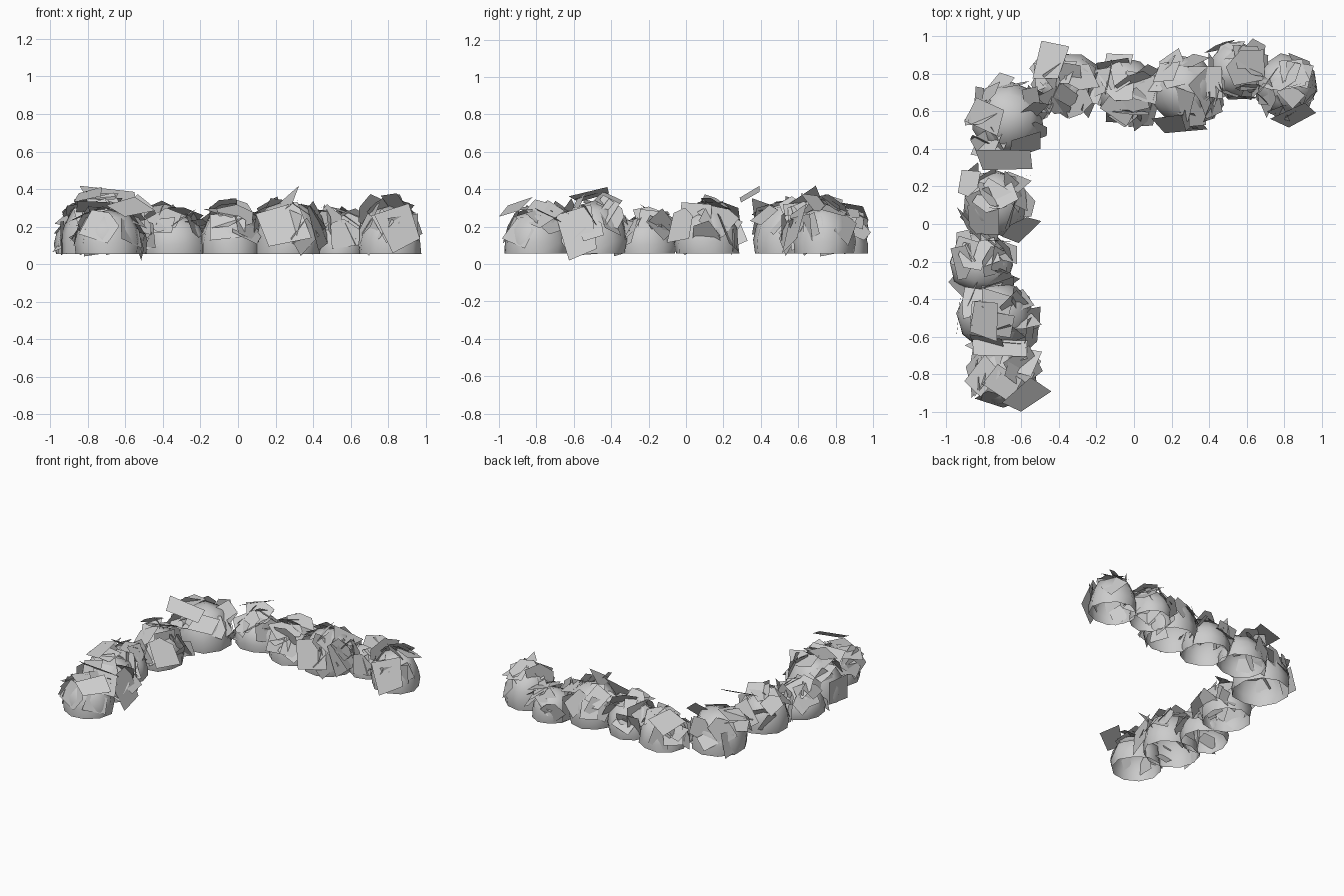
import bpy, bmesh, math, random
from mathutils import Vector

if "Cube" in bpy.data.objects:
    bpy.data.objects.remove(bpy.data.objects["Cube"])

rng = random.Random(11)

# Bushes along the L-shaped hedge: x, y, radius x, radius y, dome top, leaf top
BUSHES = [
    (-0.67, 0.56, 0.19, 0.20, 0.34, 0.42),
    (-0.34, 0.75, 0.17, 0.16, 0.26, 0.34),
    (-0.04, 0.71, 0.16, 0.17, 0.29, 0.38),
    (0.27, 0.71, 0.175, 0.18, 0.34, 0.42),
    (0.54, 0.82, 0.14, 0.15, 0.26, 0.335),
    (0.81, 0.74, 0.165, 0.16, 0.31, 0.385),
    (-0.74, 0.11, 0.165, 0.17, 0.30, 0.38),
    (-0.81, -0.21, 0.165, 0.16, 0.26, 0.32),
    (-0.74, -0.49, 0.20, 0.18, 0.34, 0.42),
    (-0.69, -0.80, 0.17, 0.17, 0.29, 0.37),
]
BASE = 0.055

# Individual leaves that stand out: centre, normal, width, height, turn
LOOSE = [
    ((-0.68, 0.34, 0.37), (0.1, -0.5, 0.9), 0.28, 0.12, -0.2),
    ((-0.57, -0.92, 0.30), (0.2, -0.5, 0.8), 0.20, 0.13, 0.4),
    ((-0.45, 0.86, 0.29), (-0.4, 0.3, 0.9), 0.19, 0.15, 0.4),
    ((0.87, 0.58, 0.19), (0.3, -0.9, 0.35), 0.18, 0.21, 0.35),
    ((-0.61, -0.03, 0.21), (0.6, -0.7, 0.5), 0.17, 0.2, 0.3),
    ((-0.57, 0.53, 0.22), (0.6, -0.7, 0.4), 0.15, 0.22, 0.5),
    ((-0.54, -0.57, 0.16), (1.0, -0.2, 0.25), 0.17, 0.26, 0.3),
    ((-0.88, 0.22, 0.29), (-0.5, 0.4, 0.8), 0.14, 0.12, 0.5),
    ((0.25, 0.54, 0.22), (0.0, -0.9, 0.4), 0.24, 0.24, 0.3),
    ((-0.05, 0.57, 0.20), (-0.1, -0.9, 0.45), 0.2, 0.17, 0.1),
    ((0.43, 0.63, 0.2), (0.9, -0.4, 0.2), 0.15, 0.25, 0.2),
    ((-0.71, -0.66, 0.3), (0.05, 0.5, 0.7), 0.26, 0.1, 0.1),
]


def finish(bm, name):
    mesh = bpy.data.meshes.new(name)
    bm.to_mesh(mesh)
    bm.free()
    obj = bpy.data.objects.new(name, mesh)
    bpy.context.collection.objects.link(obj)
    return obj


def dome(i, x, y, rx, ry, top):
    """Open-bottomed, slightly lumpy smooth bush body."""
    bm = bmesh.new()
    n, turn = 10, rng.uniform(0, 0.6)
    rings = []
    for r, h in ((1.0, 0), (1.03, 0.25), (0.93, 0.55), (0.68, 0.85)):
        ring = []
        for k in range(n):
            a = turn + math.tau * k / n
            s = r * rng.uniform(0.95, 1.05)
            z = BASE + h * (top - BASE) * rng.uniform(0.95, 1.05)
            ring.append(bm.verts.new((x + rx * s * math.cos(a),
                                      y + ry * s * math.sin(a), z)))
        rings.append(ring)
    for lo, hi in zip(rings, rings[1:]):
        for k in range(n):
            m = (k + 1) % n
            bm.faces.new((lo[k], lo[m], hi[m], hi[k]))
    tip = bm.verts.new((x, y, top))
    for k in range(n):
        bm.faces.new((rings[-1][k], rings[-1][(k + 1) % n], tip))
    for f in bm.faces:
        f.smooth = True
    finish(bm, f"bush_body_{i}")


def card(centre, normal, w, h, turn):
    """Corner points of one flat, irregular leaf card."""
    nrm = Vector(normal).normalized()
    u = Vector((0, 0, 1)).cross(nrm)
    u = u.normalized() if u.length > 0.01 else Vector((1, 0, 0))
    v = nrm.cross(u)
    pts = [(-.5, -.5), (.5, -.5), (.5, .5), (-.5, .5)]
    if rng.random() < 0.5:                      # clipped corner
        pts[2:3] = [(.55, .1), (.15, .55)]
    c, s = math.cos(turn), math.sin(turn)
    out = []
    for a, b in pts:
        a, b = (a + rng.uniform(-.1, .1)) * w, (b + rng.uniform(-.1, .1)) * h
        out.append(Vector(centre) + u * (a * c - b * s) + v * (a * s + b * c))
    return out


def leaves(i, x, y, rx, ry, top, peak, count=17):
    """Cards scattered over a dome, roughly tangent to it."""
    bm = bmesh.new()
    made = tries = 0
    while made < count and tries < 3000:
        tries += 1
        a = math.tau * (made + rng.random()) * 0.382
        e = math.asin(rng.uniform(0.25, 0.98))
        d = Vector((math.cos(a) * math.cos(e), math.sin(a) * math.cos(e), math.sin(e)))
        grow = rng.uniform(0.98, 1.15)
        pos = (x + d.x * rx * grow, y + d.y * ry * grow,
               BASE + d.z * (top - BASE) * grow)
        tilt = Vector([rng.gauss(0, 0.42) for _ in range(3)])
        pts = card(pos, d + tilt, rng.uniform(.11, .18), rng.uniform(.11, .19),
                   rng.uniform(-0.8, 0.8))
        if all(abs(p.x - x) < rx + .05 and abs(p.y - y) < ry + .05
               and .04 < p.z < peak and max(abs(p.x), abs(p.y)) < 0.99 for p in pts):
            bm.faces.new([bm.verts.new(p) for p in pts])
            made += 1
    finish(bm, f"bush_leaves_{i}")


for i, (x, y, rx, ry, top, peak) in enumerate(BUSHES, 1):
    dome(i, x, y, rx, ry, top)
    leaves(i, x, y, rx, ry, top, peak)

# Prominent leaves, kept inside the overall footprint
bm = bmesh.new()
for spec in LOOSE:
    pts = card(*spec)
    bm.faces.new([bm.verts.new((min(p.x, 1), max(p.y, -1), max(p.z, 0.01))) for p in pts])
finish(bm, "loose_leaves")
